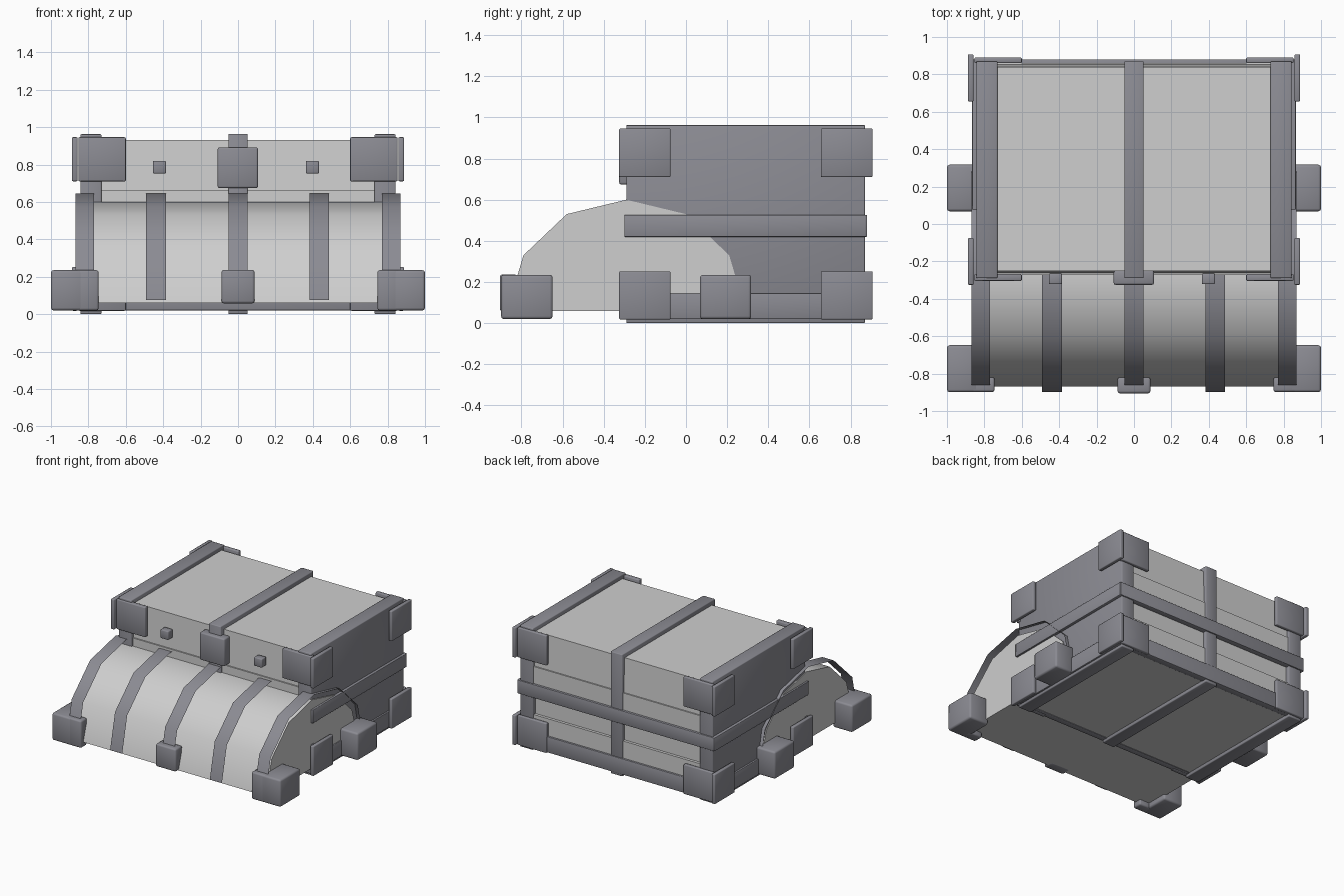
import bpy
import bmesh

if "Cube" in bpy.data.objects:
    bpy.data.objects.remove(bpy.data.objects["Cube"])


def material(name, rgb):
    m = bpy.data.materials.new(name)
    m.diffuse_color = (*rgb, 1)
    m.use_nodes = True
    m.node_tree.nodes["Principled BSDF"].inputs["Base Color"].default_value = m.diffuse_color
    return m


LIGHT = material("pale grey panel", (0.62, 0.62, 0.62))
DARK = material("slate grey metal", (0.26, 0.26, 0.292))


def finish(name, bm, mat, smooth=None):
    me = bpy.data.meshes.new(name)
    bm.to_mesh(me)
    bm.free()
    ob = bpy.data.objects.new(name, me)
    bpy.context.collection.objects.link(ob)
    me.materials.append(mat)
    if smooth:
        bpy.ops.object.select_all(action='DESELECT')
        bpy.context.view_layer.objects.active = ob
        ob.select_set(True)
        bpy.ops.object.shade_smooth_by_angle(angle=smooth)
    return ob


def box(name, x, y, z, mat, bevel=0.0, lean=0.0):
    """Box from (min, max) pairs; lean draws the top in along y."""
    bm = bmesh.new()
    bmesh.ops.create_cube(bm, size=1)
    for v in bm.verts:
        top, back = v.co.z > 0, v.co.y > 0
        v.co = [r[0] if c < 0 else r[1] for c, r in zip(v.co, (x, y, z))]
        if top:
            v.co.y += -lean if back else lean
    if bevel:
        bmesh.ops.bevel(bm, geom=bm.edges[:], offset=bevel, segments=2,
                        profile=0.5, affect='EDGES')
    return finish(name, bm, mat, 0.9 if bevel else None)


def mirrored(name, x, y, z, mat, bevel=0.0):
    box(name + "_right", x, y, z, mat, bevel)
    box(name + "_left", (-x[1], -x[0]), y, z, mat, bevel)


def arch(half):
    """Complete a half profile by mirroring it about y = -0.29."""
    return half + [(-0.58 - y, z) for y, z in reversed(half[:-1])]


# Crate body: two pale boxes with a lip beside the middle joint
box("crate_upper_body", (-0.8, 0.8), (-0.262, 0.852), (0.655, 0.93), LIGHT, lean=0.012)
box("crate_core", (-0.8, 0.8), (-0.25, 0.84), (0.1, 0.7), LIGHT)
box("crate_lower_body", (-0.8, 0.8), (-0.25, 0.84), (0.024, 0.2), LIGHT)
box("crate_upper_lip", (-0.8, 0.8), (-0.272, 0.862), (0.50, 0.66), LIGHT)
box("crate_lower_lip", (-0.8, 0.8), (-0.272, 0.862), (0.10, 0.28), LIGHT)

# Crate end slabs and centre strap
mirrored("crate_end_slab", (0.73, 0.843), (-0.29, 0.87), (0.0, 0.962), DARK, 0.006)
box("crate_centre_strap", (-0.052, 0.052), (-0.29, 0.87), (0.0, 0.964), DARK, 0.006)

# Horizontal rails running round the crate
for name, side, y0, y1, z in (("middle_rail", 0.865, -0.30, 0.876, (0.42, 0.526)),
                              ("bottom_rail", 0.856, -0.295, 0.873, (0.02, 0.145))):
    mirrored(name + "_side", (side - 0.06, side), (y0, y1), z, DARK, 0.004)
    box(name + "_back", (0.004 - side, side - 0.004), (y1 - 0.05, y1 + 0.004), z, DARK, 0.004)
    box(name + "_front", (0.004 - side, side - 0.004), (y0, y0 + 0.05), z, DARK, 0.004)

# Crate corner plates, upper and lower
for level, z in (("upper", (0.71, 0.946)), ("lower", (0.018, 0.252))):
    mirrored(level + "_front_plate", (0.60, 0.853), (-0.304, -0.268), z, DARK, 0.006)
    mirrored(level + "_back_plate", (0.60, 0.853), (0.86, 0.89), z, DARK, 0.006)
    mirrored(level + "_front_side_plate", (0.858, 0.888), (-0.325, -0.075), z, DARK, 0.006)
    mirrored(level + "_back_side_plate", (0.858, 0.888), (0.655, 0.907), z, DARK, 0.006)

# Latch and studs on the crate front
box("crate_latch", (-0.109, 0.107), (-0.325, -0.25), (0.674, 0.892), DARK, 0.01)
for i, x in enumerate((-0.42, 0.398)):
    box(f"crate_stud_{i}", (x - 0.035, x + 0.035), (-0.322, -0.265), (0.752, 0.82), DARK, 0.006)

# Half-barrel lid, lying against the crate
bm = bmesh.new()
profile = arch([(-0.87, 0.06), (-0.79, 0.33), (-0.58, 0.53), (-0.29, 0.60)])
face = bm.faces.new([bm.verts.new((-0.85, y, z)) for y, z in profile])
ext = bmesh.ops.extrude_face_region(bm, geom=[face], use_keep_orig=True)
for v in ext["geom"]:
    if isinstance(v, bmesh.types.BMVert):
        v.co.x = 0.85
bmesh.ops.recalc_face_normals(bm, faces=bm.faces[:])
finish("barrel_lid", bm, LIGHT, 1.0)

# Thin straps arching over the lid
path = arch([(-0.897, 0.076), (-0.835, 0.355), (-0.605, 0.575), (-0.29, 0.646)])
for i, (x, w) in enumerate(((-0.82, 0.05), (-0.438, 0.053), (0, 0.052),
                            (0.434, 0.053), (0.82, 0.05))):
    bm = bmesh.new()
    rows = [[bm.verts.new((x + s * w, y, z)) for s in (-1, 1)] for y, z in path]
    for a, b in zip(rows, rows[1:]):
        bm.faces.new((a[0], a[1], b[1], b[0]))
    finish(f"lid_strap_{i}", bm, DARK, 1.0)

# Lid corner blocks, the front ones wrapping round the front edge
Z = (0.02, 0.235)
mirrored("lid_front_corner", (0.83, 1.0), (-0.899, -0.648), Z, DARK, 0.014)
mirrored("lid_front_corner_lip", (0.745, 0.87), (-0.898, -0.82), Z, DARK, 0.012)
mirrored("lid_back_corner", (0.83, 1.0), (0.068, 0.317), Z, DARK, 0.014)

# Clasp at the lid's front centre
box("lid_clasp", (-0.088, 0.088), (-0.905, -0.82), (0.058, 0.237), DARK, 0.012)
